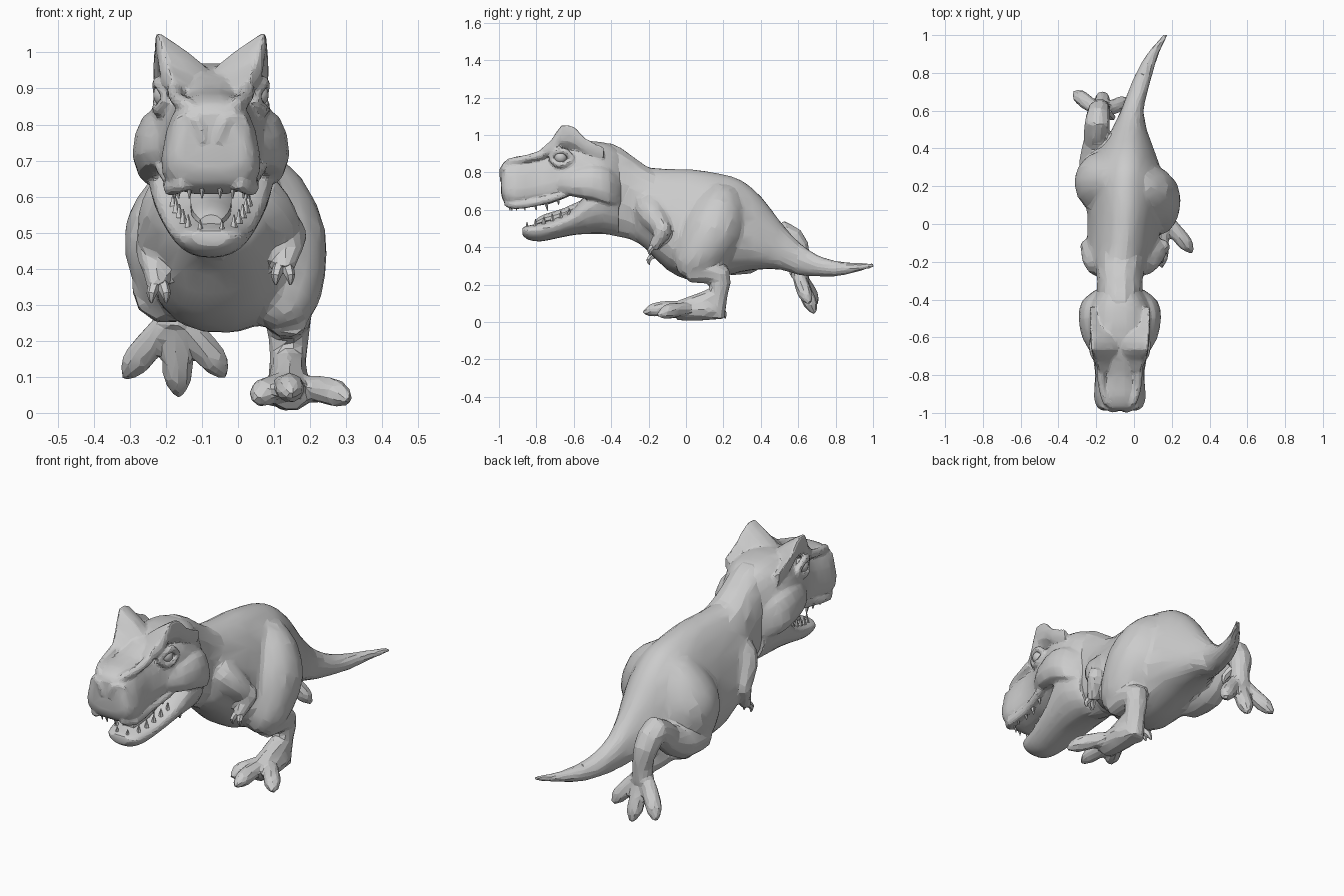
import bpy, math
from mathutils import Vector

cube = bpy.data.objects.get("Cube")
if cube:
    bpy.data.objects.remove(cube, do_unlink=True)

MID = -0.075  # centre plane of the head


def spline(pts, steps):
    """Resample rows of numbers with a Catmull-Rom curve."""
    out = []
    for i in range(len(pts) - 1):
        a, b, c, d = (pts[min(max(i + k, 0), len(pts) - 1)] for k in (-1, 0, 1, 2))
        for s in range(steps):
            t = s / steps
            out.append([q + t / 2 * (r - p + t * (2*p - 5*q + 4*r - w + t * (3*(q - r) + w - p)))
                        for p, q, r, w in zip(a, b, c, d)])
    return out + [list(pts[-1])]


def pick(objs):
    bpy.ops.object.select_all(action='DESELECT')
    for o in objs:
        o.select_set(True)
    bpy.context.view_layer.objects.active = objs[0]


def skin(name, rings):
    """Bridge equal rings of points and cap both ends."""
    n = len(rings[0])
    faces = [tuple(range(n))[::-1]]
    for i in range(len(rings) - 1):
        for j in range(n):
            k = (j + 1) % n
            faces.append((i*n + j, i*n + k, i*n + n + k, i*n + n + j))
    faces.append(tuple(range((len(rings) - 1) * n, len(rings) * n)))
    mesh = bpy.data.meshes.new(name)
    mesh.from_pydata([p for r in rings for p in r], [], faces)
    obj = bpy.data.objects.new(name, mesh)
    bpy.context.collection.objects.link(obj)
    pick([obj])
    bpy.ops.object.mode_set(mode='EDIT')
    bpy.ops.mesh.select_all(action='SELECT')
    bpy.ops.mesh.normals_make_consistent(inside=False)
    bpy.ops.object.mode_set(mode='OBJECT')
    bpy.ops.object.shade_smooth_by_angle()
    return obj


def loft(name, stations, n=16, steps=2, power=2, taper=0, lean=0):
    """Upright sections along y. Station: x, y, top z, bottom z, half width."""
    rings = []
    for x, y, top, low, w in spline(stations, steps):
        ring = []
        for j in range(n):
            a = math.tau * (j + 0.5) / n
            c, s = (math.copysign(abs(f) ** (2 / power), f) for f in (math.cos(a), math.sin(a)))
            h = s * (top - low) / 2
            ring.append((x + max(w, .002) * c * (1 - taper * s) + lean * h, y, (top + low) / 2 + h))
        rings.append(ring)
    return skin(name, rings)


def tube(name, path, n=8, steps=2, flat=1):
    """Round limb along a path of x, y, z, radius."""
    pts = spline(path, steps)
    rings = []
    for i, (x, y, z, r) in enumerate(pts):
        t = (Vector(pts[min(i + 1, len(pts) - 1)][:3]) - Vector(pts[max(i - 1, 0)][:3])).normalized()
        u = Vector((1, 0, 0))
        u = (u - t * t.dot(u)).normalized()
        v = t.cross(u) * flat
        rings.append([Vector((x, y, z)) + max(r, .002) * (u * math.cos(math.tau * j / n)
                      + v * math.sin(math.tau * j / n)) for j in range(n)])
    return skin(name, rings)


def fuse(parts, voxel, smooth, ratio=1):
    """Blend overlapping parts into one faceted skin."""
    pick(parts)
    bpy.ops.object.join()
    obj = bpy.context.object
    remesh = obj.modifiers.new("Remesh", 'REMESH')
    remesh.mode, remesh.voxel_size = 'VOXEL', voxel
    obj.modifiers.new("Smooth", 'SMOOTH').iterations = smooth
    obj.modifiers.new("Decimate", 'DECIMATE').ratio = ratio
    for mod in list(obj.modifiers):
        bpy.ops.object.modifier_apply(modifier=mod.name)
    bpy.ops.object.shade_smooth_by_angle(angle=math.radians(12))
    return obj


# Torso, haunches and upper arms, melted together
torso = [
    loft("body", [
        (-.07, -.27, .83, .43, .12), (-.07, -.21, .83, .385, .155), (-.06, -.10, .82, .275, .18),
        (-.05, .02, .82, .22, .19), (-.045, .16, .80, .23, .192), (-.04, .29, .765, .265, .175),
        (-.035, .40, .675, .28, .135), (-.025, .50, .545, .28, .09), (-.01, .60, .43, .25, .06)],
        n=20, power=2.2, taper=.27),
    tube("left_thigh", [(0, .2, .69, .09), (.05, .18, .6, .14), (.083, .14, .48, .165),
                        (.11, .07, .36, .137), (.13, .02, .285, .095), (.14, 0, .24, .04)], n=14),
    tube("right_thigh", [(-.08, .24, .7, .08), (-.11, .23, .61, .14), (-.14, .22, .5, .175),
                         (-.165, .22, .4, .155), (-.185, .22, .32, .1), (-.19, .22, .255, .04)], n=14),
    tube("left_upper_arm", [(0, -.2, .64, .07), (.05, -.2, .6, .08), (.1, -.16, .545, .07), (.14, -.125, .49, .05)]),
    tube("right_upper_arm", [(-.14, -.2, .64, .07), (-.19, -.2, .58, .08), (-.22, -.16, .52, .065), (-.24, -.125, .46, .05)])]
body = [fuse(torso, .012, 14)]

# Neck and tail
body += [
    loft("neck", [
        (MID, -.52, .95, .50, .12), (MID, -.40, .96, .46, .125), (MID, -.30, .90, .44, .12),
        (-.072, -.21, .835, .40, .135), (-.065, -.12, .80, .42, .13)], taper=-.05, power=2.2),
    loft("tail", [
        (-.025, .48, .55, .3, .085), (-.01, .60, .43, .25, .06), (.02, .70, .36, .243, .052),
        (.055, .80, .327, .243, .045), (.1, .90, .317, .265, .032), (.168, 1.004, .318, .29, .012)])]

# Forearms with two-fingered hands
for side, elbow, wrist in (("left", (.15, -.12, .49), (.125, -.175, .395)),
                           ("right", (-.245, -.12, .46), (-.22, -.18, .345))):
    el, wr = map(Vector, (elbow, wrist))
    body.append(tube(side + "_forearm", [(*(el + Vector((0, 0, .04))), .03), (*el, .043),
                                         (*el.lerp(wr, .5), .036), (*wr, .03)]))
    for i, d in enumerate((-.02, .02)):
        tube(f"{side}_finger_{i}", [(wr.x + d*.5, wr.y, wr.z + .01, .018),
                                    (wr.x + d, wr.y - .02, wr.z - .015, .014),
                                    (wr.x + d, wr.y - .015, wr.z - .04, .003)], n=6)

# Planted left shin and trailing right shin
body += [
    tube("left_shin", [(.135, .01, .27, .062), (.14, .1, .27, .066), (.14, .18, .25, .064),
                       (.14, .175, .16, .052), (.135, .16, .08, .055), (.135, .16, .015, .05)], n=10),
    tube("left_foot_pad", [(.135, .2, .05, .035), (.14, .12, .065, .068), (.145, 0, .06, .066),
                           (.145, -.06, .05, .05)], n=10, flat=.85),
    tube("left_instep", [(.14, .16, .14, .05), (.14, .09, .11, .052), (.145, -.02, .075, .045)]),
    tube("right_shin", [(-.195, .2, .35, .1), (-.2, .33, .345, .092), (-.2, .44, .40, .068),
                        (-.195, .53, .475, .068), (-.185, .6, .40, .06), (-.175, .61, .31, .05),
                        (-.175, .61, .24, .052)], n=10)]

# Toes: ball of the foot, knuckle, then claw tip
for name, base, tips, lift in (
        ("left", (.14, .06, .06), [(.05, -.13, .035), (.145, -.23, .05), (.31, -.15, .035)], (0, 0, .02)),
        ("right", (-.175, .6, .27), [(-.315, .7, .095), (-.165, .69, .045), (-.035, .66, .1)], (0, -.01, .01))):
    b = Vector(base)
    for i, tip in enumerate(tips):
        t = Vector(tip)
        at = lambda f: b.lerp(t, f) + Vector(lift) * math.sin(f * math.pi)
        body.append(tube(f"{name}_toe_{i}", [(*at(0), .038), (*at(.35), .04), (*at(.7), .043),
                                             (*at(.85), .036), (*t, .012)], flat=.95))
tube("left_rear_claw", [(.1, .17, .08, .022), (.075, .2, .05, .018), (.065, .21, .02, .004)], n=6)
tube("right_rear_claw", [(-.14, .59, .33, .022), (-.115, .565, .29, .018), (-.11, .56, .25, .004)], n=6)
fuse(body, .011, 4, .06)

# Skull, snout and lower jaw
head = [
    loft("head", [
        (MID, -.988, .83, .68, .085), (MID, -.97, .86, .635, .115), (MID, -.91, .885, .605, .132),
        (MID, -.81, .90, .62, .122), (MID, -.73, .93, .63, .128), (MID, -.65, .955, .66, .15),
        (MID, -.56, .97, .69, .165), (MID, -.47, .965, .64, .17), (MID, -.40, .95, .60, .15),
        (MID, -.33, .905, .58, .1)], n=20, power=2.8, taper=.2),
    loft("lower_jaw", [
        (MID, -.875, .505, .465, .05), (MID, -.845, .515, .44, .085), (MID, -.78, .53, .43, .1),
        (MID, -.70, .555, .445, .118), (MID, -.60, .61, .465, .14), (MID, -.52, .70, .47, .16),
        (MID, -.44, .75, .47, .165), (MID, -.36, .72, .46, .13)], n=18, power=2.3, taper=-.22)]
loft("tongue", [(MID, -.80, .55, .51, .03), (MID, -.76, .575, .52, .05),
                (MID, -.65, .61, .54, .06), (MID, -.5, .68, .6, .06)], n=10)

# Paired head details
for side, s in (("left", 1), ("right", -1)):
    head += [
        loft(side + "_cheek", [
            (MID + s*.12, -.69, .79, .70, .025), (MID + s*.145, -.61, .82, .67, .05),
            (MID + s*.165, -.50, .84, .65, .052), (MID + s*.15, -.41, .82, .62, .05),
            (MID + s*.11, -.35, .76, .62, .02)], n=10, taper=.25),
        loft(side + "_brow_horn", [
            (MID + s*.085, -.78, .925, .87, .025), (MID + s*.09, -.72, .975, .88, .05),
            (MID + s*.095, -.665, 1.055, .91, .055), (MID + s*.1, -.59, 1.04, .90, .055),
            (MID + s*.115, -.54, .985, .87, .042), (MID + s*.12, -.44, .935, .83, .035)],
            n=12, lean=s*.72, taper=.7),
        tube(side + "_snout_ridge", [
            (MID + s*.1, -.77, .895, .024), (MID + s*.095, -.86, .872, .02),
            (MID + s*.07, -.94, .855, .022), (MID + s*.03, -.97, .83, .016)]),
        tube(side + "_nostril_rim", [
            (MID + s*.022, -.98, .755, .016), (MID + s*.04, -.982, .815, .018),
            (MID + s*.085, -.962, .815, .018), (MID + s*.1, -.96, .76, .014)]),
        tube(side + "_lip", [
            (MID + s*.07, -.96, .64, .022), (MID + s*.11, -.91, .625, .024),
            (MID + s*.11, -.78, .645, .022), (MID + s*.135, -.66, .68, .02),
            (MID + s*.155, -.55, .735, .015)])]
    for lid, dz in (("upper", .032), ("lower", -.036)):
        head.append(tube(f"{side}_{lid}_eyelid", [
            (MID + s*.12, -.725, .875, .015), (MID + s*.14, -.69, .88 + dz, .018),
            (MID + s*.147, -.645, .88 + dz, .018), (MID + s*.145, -.605, .87, .015)]))
    bpy.ops.mesh.primitive_uv_sphere_add(segments=14, ring_count=8, radius=.036,
                                         location=(MID + s*.125, -.67, .882))
    bpy.context.object.name = side + "_eye"
    bpy.ops.object.shade_smooth_by_angle()
    # Teeth
    for i, (dx, y) in enumerate([(.025, -.95), (.06, -.94), (.09, -.915), (.1, -.87),
                                 (.1, -.81), (.105, -.75), (.115, -.69)]):
        z = .635 + max(0, y + .75) * .5
        tube(f"{side}_upper_tooth_{i}", [(MID + s*dx, y, z + .02, .016),
                                         (MID + s*dx, y + .01, z - .04, .002)], n=5, steps=1)
    for i in range(6):
        y = -.85 + i * .045
        dx, z = .03 + .075 * math.sqrt(i / 5), .505 + i * .015
        tube(f"{side}_lower_tooth_{i}", [(MID + s*dx, y, z - .01, .012),
                                         (MID + s*dx, y, z + .03, .002)], n=5, steps=1)
fuse(head, .008, 3, .13)
